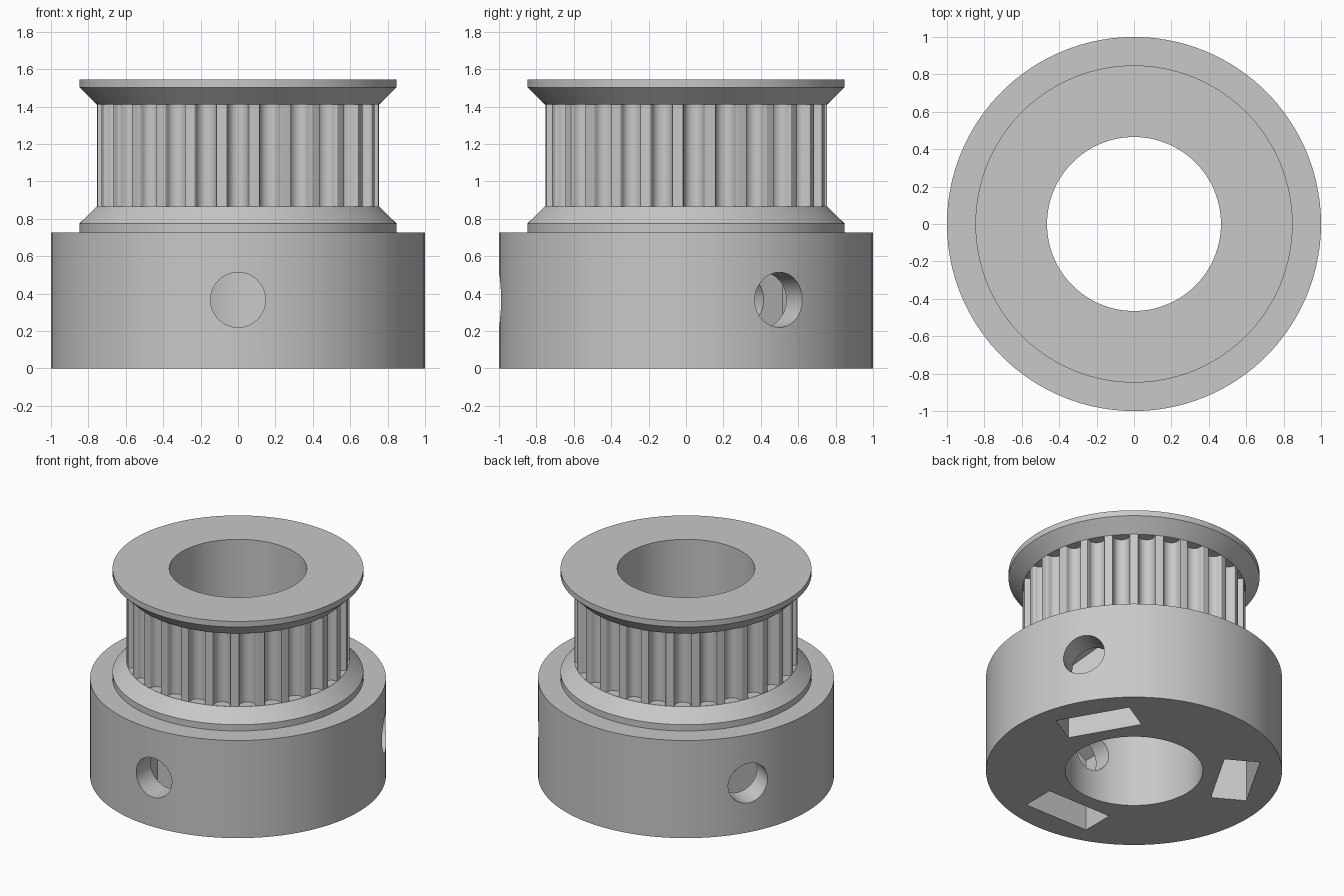
import bpy, bmesh
from math import sin, cos, pi, radians
from mathutils import Matrix, Vector

cube = bpy.data.objects.get("Cube")
if cube:
    bpy.data.objects.remove(cube, do_unlink=True)

TEETH = 27
SEGMENTS = TEETH * 4
BORE, BARREL, FLANGE = 0.465, 0.755, 0.848
BARREL_LOW, BARREL_HIGH, TOP = 0.866, 1.412, 1.545
SCREW_Z = 0.367


def make_object(name, bm):
    bmesh.ops.recalc_face_normals(bm, faces=bm.faces)
    mesh = bpy.data.meshes.new(name)
    bm.to_mesh(mesh)
    bm.free()
    obj = bpy.data.objects.new(name, mesh)
    bpy.context.collection.objects.link(obj)
    return obj


def lathe(name, profile):
    """Revolve a closed (radius, height) outline about z."""
    bm = bmesh.new()
    rings = []
    for i in range(SEGMENTS):
        a = 2 * pi * i / SEGMENTS - pi / 2
        rings.append([bm.verts.new((r * cos(a), r * sin(a), z)) for r, z in profile])
    for i, ring in enumerate(rings):
        following = rings[(i + 1) % SEGMENTS]
        for j in range(len(profile)):
            k = (j + 1) % len(profile)
            bm.faces.new((ring[j], following[j], following[k], ring[k]))
    return make_object(name, bm)


def radial_prisms(name, outline, extrusion, count):
    """Extrude an outline on the front side and repeat it round z."""
    bm = bmesh.new()
    for i in range(count):
        turn = Matrix.Rotation(2 * pi * i / count, 3, 'Z')
        near = [bm.verts.new(turn @ Vector(p)) for p in outline]
        far = [bm.verts.new(turn @ (Vector(p) + Vector(extrusion))) for p in outline]
        bm.faces.new(near)
        bm.faces.new(far[::-1])
        for j in range(len(near)):
            k = (j + 1) % len(near)
            bm.faces.new((near[j], far[j], far[k], near[k]))
    return make_object(name, bm)


def cut(target, cutter):
    mod = target.modifiers.new(cutter.name, 'BOOLEAN')
    mod.operation, mod.solver, mod.object = 'DIFFERENCE', 'EXACT', cutter
    bpy.context.view_layer.objects.active = target
    bpy.ops.object.modifier_apply(modifier=mod.name)
    bpy.data.objects.remove(cutter, do_unlink=True)


# Hub, two bevelled flanges, barrel and bore
pulley = lathe("toothed_pulley", [
    (BORE, 0), (1, 0), (1, 0.728), (FLANGE, 0.728), (FLANGE, 0.775),
    (BARREL, BARREL_LOW), (BARREL, BARREL_HIGH),
    (FLANGE, 1.503), (FLANGE, TOP), (BORE, TOP)])

# Round-bottomed belt grooves with softened lips
half = [(0.068, -0.05), (0.068, 0), (0.06, 0.004), (0.055, 0.012), (0.053, 0.022)]
half += [(0.053 * cos(a), 0.022 + 0.048 * sin(a))
         for a in (radians(15 * i) for i in range(1, 6))]
groove = half + [(0, 0.07)] + [(-x, d) for x, d in reversed(half)]
cut(pulley, radial_prisms(
    "belt_grooves", [(x, d - BARREL, BARREL_LOW + 0.001) for x, d in groove],
    (0, 0, BARREL_HIGH - BARREL_LOW - 0.002), TEETH))

# Nut pockets open at the bottom, pointed at the top
pocket = [(-0.263, -0.1), (0.263, -0.1), (0.263, 0.54), (0, 0.692), (-0.263, 0.54)]
cut(pulley, radial_prisms(
    "nut_pockets", [(x, -0.575, z) for x, z in pocket], (0, -0.243, 0), 3))

# Screw holes from the hub wall through to the bore
circle = [(0.147 * cos(a), 0.147 * sin(a))
          for a in (2 * pi * i / 40 for i in range(40))]
cut(pulley, radial_prisms(
    "screw_holes", [(x, -0.3, SCREW_Z + z) for x, z in circle], (0, -0.9, 0), 3))

# Plain grey finish
grey = bpy.data.materials.new("light_grey")
grey.use_nodes = True
colour = (0.58, 0.58, 0.58, 1)
grey.diffuse_color = colour
grey.node_tree.nodes["Principled BSDF"].inputs["Base Color"].default_value = colour
pulley.data.materials.clear()
pulley.data.materials.append(grey)
for face in pulley.data.polygons:
    face.material_index = 0

bpy.ops.object.select_all(action='DESELECT')
pulley.select_set(True)
bpy.context.view_layer.objects.active = pulley
bpy.ops.object.shade_smooth_by_angle(angle=radians(28))
